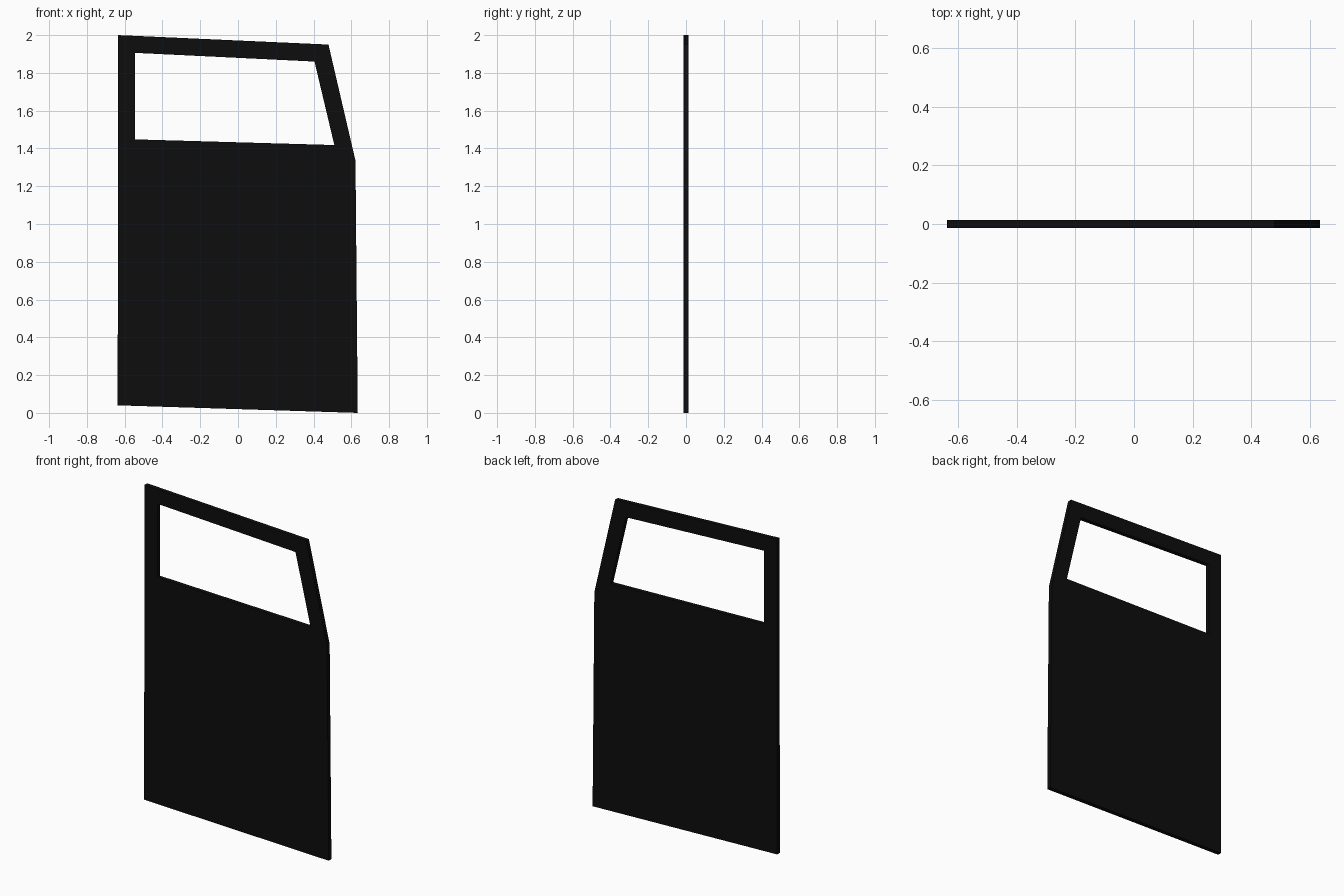
import bpy, bmesh

if "Cube" in bpy.data.objects:
    bpy.data.objects.remove(bpy.data.objects["Cube"])

T = 0.0265  # door thickness

# Near-black paint
black = bpy.data.materials.new("black_paint")
black.diffuse_color = (0.004, 0.004, 0.004, 1)
black.use_nodes = True
black.node_tree.nodes["Principled BSDF"].inputs["Base Color"].default_value = black.diffuse_color

# Outline and window corners in (x, z)
outer = [(-0.635, 2.0), (0.479, 1.95), (0.622, 1.335), (0.634, 0.0), (-0.637, 0.04)]
window = [(-0.545, 1.906), (0.405, 1.86), (0.51, 1.418), (-0.545, 1.448)]

bm = bmesh.new()
A, B, C, D, E = [bm.verts.new((x, -T / 2, z)) for x, z in outer]
a, b, c, d = [bm.verts.new((x, -T / 2, z)) for x, z in window]

# Top rail, slanted pillar, rear pillar, lower panel
for loop in ((A, B, b, a), (B, C, c, b), (A, a, d, E), (d, c, C, D, E)):
    bm.faces.new(loop)

# Give the door its thickness
front = bm.faces[:]
ext = bmesh.ops.extrude_face_region(bm, geom=front, use_keep_orig=True)
bmesh.ops.translate(bm, vec=(0, T, 0),
                    verts=[g for g in ext["geom"] if isinstance(g, bmesh.types.BMVert)])
bmesh.ops.recalc_face_normals(bm, faces=bm.faces[:])

mesh = bpy.data.meshes.new("door_panel")
bm.to_mesh(mesh)
bm.free()
mesh.materials.append(black)
door = bpy.data.objects.new("door_panel", mesh)
bpy.context.collection.objects.link(door)
